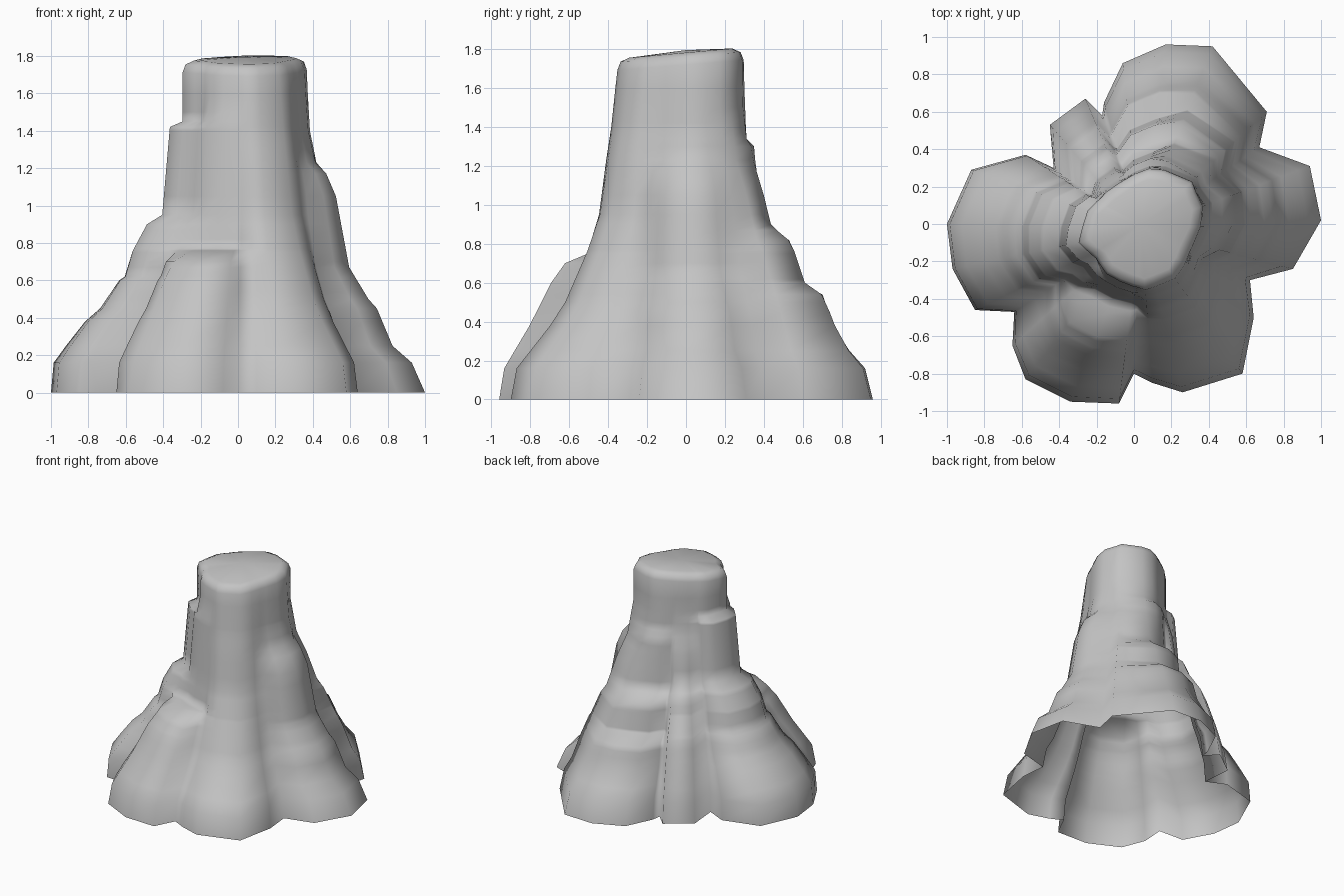
import bpy
import bmesh
from math import atan2, cos, sin
from mathutils import Vector
from mathutils.geometry import intersect_line_line_2d

default_cube = bpy.data.objects.get("Cube")
if default_cube:
    bpy.data.objects.remove(default_cube, do_unlink=True)

AXIS = Vector((.035, -.03))    # centre of the rock column

# Faceted outline of the column at the summit, anticlockwise
SUMMIT = [(.37, .09), (.28, .26), (.06, .3), (-.13, .19), (-.25, .06),
          (-.29, -.1), (-.11, -.26), (.05, -.33), (.21, -.26), (.35, -.06)]

# Ground outline of each buttress, anticlockwise; the first point is shared
# with the buttress before it
OUTLINES = {
    "right": [(.62, -.3), (.85, -.24), (1, .02), (.94, .31)],
    "back_shoulder": [(.67, .41), (.71, .6)],
    "back": [(.42, .95), (.17, .96), (-.06, .86), (-.16, .65)],
    "back_left": [(-.17, .58), (-.26, .67), (-.45, .53)],
    "left": [(-.43, .3), (-.58, .37), (-.87, .29), (-1, 0), (-.97, -.24),
             (-.85, -.46), (-.64, -.47)],
    "front_left": [(-.65, -.65), (-.58, -.83), (-.34, -.95), (-.08, -.96)],
    "front_right": [(0, -.8), (.1, -.85), (.26, -.9), (.58, -.8), (.64, -.5)],
}

# Height and share of the ground flare that remains there
PROFILES = {
    "right": [(0, 1), (.16, .89), (.25, .73), (.45, .6), (.5, .53), (.67, .37),
              (1.05, .26), (1.17, .18), (1.23, .09), (1.4, .03), (1.7, 0)],
    "back_shoulder": [(0, 1), (.16, .94), (.25, .84), (.45, .71), (.54, .63),
                      (.76, .46), (.82, .38), (1.05, .24), (1.23, .1), (1.5, .02)],
    "back": [(0, 1), (.16, .94), (.25, .82), (.38, .69), (.54, .61), (.6, .4),
             (.82, .35), (.87, .2), (.9, .13), (1.3, .08), (1.34, .02), (1.7, 0)],
    "back_left": [(0, 1), (.16, .95), (.38, .82), (.6, .67), (.76, .46), (.87, .37),
                  (.95, .19), (1.17, .13), (1.34, .03), (1.5, 0)],
    "left": [(0, 1), (.16, .98), (.25, .89), (.38, .75), (.45, .64), (.6, .5),
             (.62, .46), (.76, .4), (.9, .29), (.95, .17), (1.42, .11), (1.45, .01)],
    "front_left": [(0, 1), (.16, .96), (.38, .76), (.6, .59), (.7, .48), (.75, .3),
                   (.77, .18), (.95, .14), (1.42, .09), (1.6, .04)],
    "front_right": [(0, 1), (.16, .95), (.38, .66), (.5, .53), (.76, .34),
                    (.95, .23), (1.23, .16), (1.4, .11), (1.7, .05)],
}


def flare_at(profile, height):
    """Linear interpolation along a buttress profile."""
    for (low, a), (high, b) in zip(profile, profile[1:]):
        if height <= high:
            return a + (b - a) * (height - low) / (high - low)
    return profile[-1][1]


def summit_radius(angle):
    """Distance from the axis to the summit outline in one direction."""
    far = AXIS + Vector((cos(angle), sin(angle)))
    for a, b in zip(SUMMIT, SUMMIT[1:] + SUMMIT[:1]):
        hit = intersect_line_line_2d(AXIS, far, Vector(a), Vector(b))
        if hit:
            return (hit - AXIS).length


# Columns of the surface: angle, summit radius, ground radius and buttresses
columns = []
names = list(OUTLINES)
for index, name in enumerate(names):
    for number, point in enumerate(OUTLINES[name]):
        offset = Vector(point) - AXIS
        angle = atan2(offset.y, offset.x)
        owners = [name, names[index - 1]] if number == 0 else [name]
        columns.append((angle, summit_radius(angle), offset.length, owners))


def add_ring(bm, height, shrink=0, tilt=0):
    """One closed loop of vertices around the rock."""
    ring = []
    for angle, top_radius, ground_radius, owners in columns:
        flare = sum(flare_at(PROFILES[o], height) for o in owners) / len(owners)
        radius = top_radius + (ground_radius - top_radius) * flare - shrink
        x = AXIS.x + radius * cos(angle)
        y = AXIS.y + radius * sin(angle)
        ring.append(bm.verts.new((x, y, height + tilt * y)))
    return ring


# A ring at every height where some buttress changes slope
bm = bmesh.new()
heights = {height for profile in PROFILES.values() for height, share in profile}
rings = [add_ring(bm, height) for height in sorted(heights) if height < 1.65]

# Narrow bevelled shoulder and gently tilted summit
rings.append(add_ring(bm, 1.72, tilt=.08))
rings.append(add_ring(bm, 1.762, shrink=.016, tilt=.08))
rings.append(add_ring(bm, 1.782, shrink=.06, tilt=.09))
summit = bm.verts.new((AXIS.x, AXIS.y + .03, 1.795))

# Skin the rings, leaving the underside open
count = len(columns)
for lower, upper in zip(rings, rings[1:]):
    for i in range(count):
        j = (i + 1) % count
        bm.faces.new((lower[i], lower[j], upper[j], upper[i]))
for i in range(count):
    bm.faces.new((rings[-1][i], rings[-1][(i + 1) % count], summit))
for face in bm.faces:
    face.smooth = True

mesh = bpy.data.meshes.new("rock_mound")
bm.to_mesh(mesh)
bm.free()
rock = bpy.data.objects.new("rock_mound", mesh)
bpy.context.collection.objects.link(rock)

# Plain grey stone
stone = bpy.data.materials.new("grey_stone")
stone.use_nodes = True
grey = (.55, .55, .55, 1)
stone.diffuse_color = grey
stone.node_tree.nodes["Principled BSDF"].inputs["Base Color"].default_value = grey
mesh.materials.append(stone)
